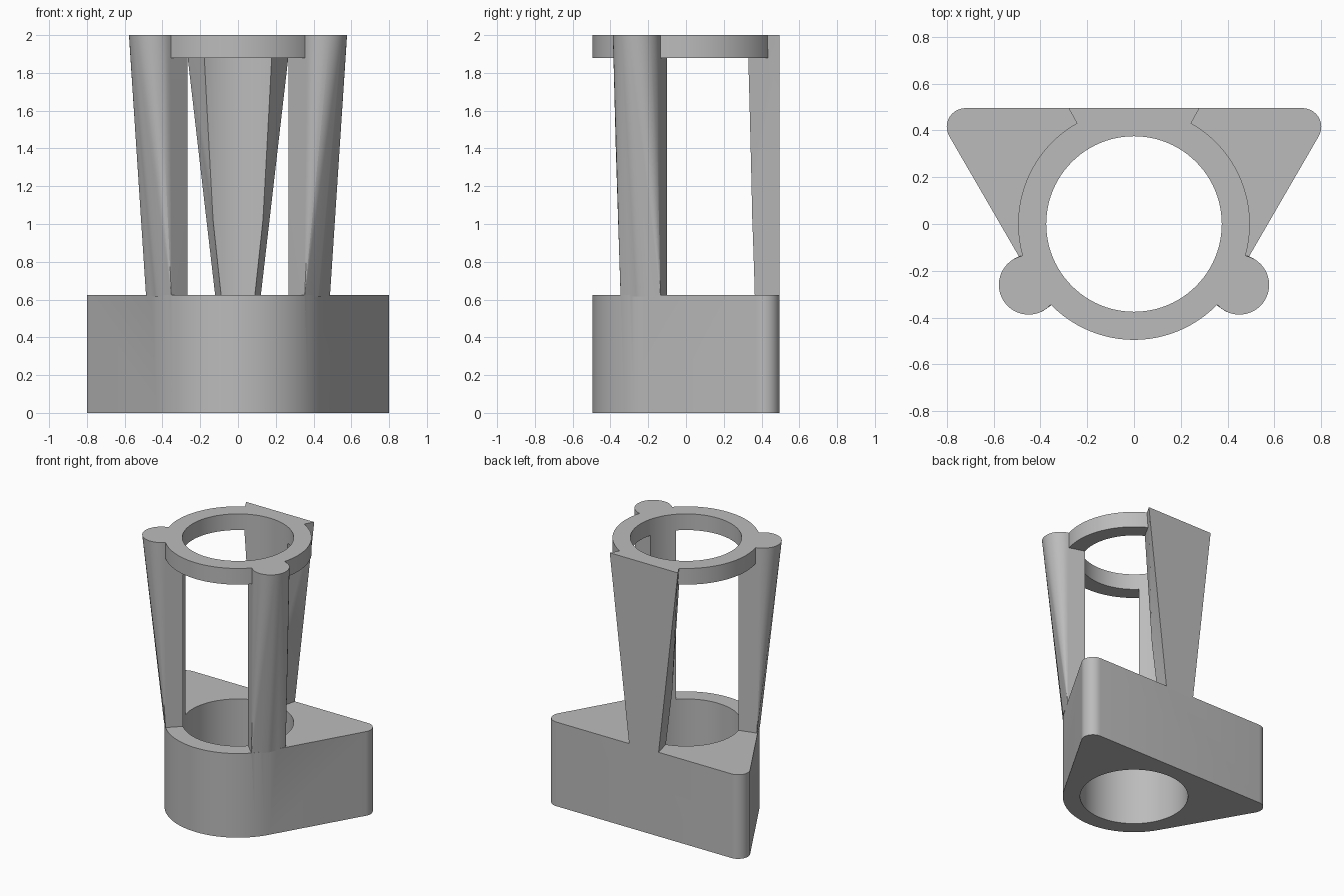
import bpy, bmesh, math
from mathutils import Vector

if "Cube" in bpy.data.objects:
    bpy.data.objects.remove(bpy.data.objects["Cube"])

grey = bpy.data.materials.new("plain grey")
grey.diffuse_color = (0.5, 0.5, 0.5, 1)
grey.use_nodes = True
grey.node_tree.nodes["Principled BSDF"].inputs["Base Color"].default_value = grey.diffuse_color


def polar(r, deg, z):
    a = math.radians(deg)
    return Vector((r * math.cos(a), r * math.sin(a), z))


def circle(cx, cy, r, z, n=64):
    return [Vector((cx, cy, 0)) + polar(r, 360 * i / n, z) for i in range(n)]


def hull(name, points):
    """Solid made of the convex hull of the points."""
    bm = bmesh.new()
    for p in points:
        bm.verts.new(p)
    out = bmesh.ops.convex_hull(bm, input=bm.verts)
    junk = {g for g in out["geom_interior"] + out["geom_unused"] if isinstance(g, bmesh.types.BMVert)}
    bmesh.ops.delete(bm, geom=list(junk), context="VERTS")
    bmesh.ops.dissolve_limit(bm, angle_limit=0.002, verts=bm.verts, edges=bm.edges)
    bmesh.ops.recalc_face_normals(bm, faces=bm.faces)
    me = bpy.data.meshes.new(name)
    bm.to_mesh(me)
    bm.free()
    ob = bpy.data.objects.new(name, me)
    bpy.context.collection.objects.link(ob)
    me.materials.append(grey)
    return ob


def combine(target, tool, op):
    """Apply a boolean and drop the tool."""
    bpy.context.view_layer.objects.active = target
    mod = target.modifiers.new(op, "BOOLEAN")
    mod.operation, mod.object, mod.solver = op, tool, "EXACT"
    bpy.ops.object.modifier_apply(modifier=mod.name)
    bpy.data.objects.remove(tool)


BASE_TOP, TOP, OUTER, BORE = 0.625, 2.0, 0.495, 0.375

# rounded triangular base
outline = []
for z in (0, BASE_TOP):
    outline += circle(0, 0, OUTER, z, 96)
    for s in (-1, 1):
        outline += circle(s * 0.72, 0.415, 0.08, z, 32)
holder = hull("holder", outline)

# top ring
ring = hull("top_ring", circle(0, 0, OUTER, 1.88, 96) + circle(0, 0, OUTER, TOP, 96))
combine(holder, ring, "UNION")

# back leg: wedge that widens upwards, flat at the back
leg = []
for z, x in ((BASE_TOP - 0.01, 0.12), (TOP, 0.28)):
    a = math.atan2(x, OUTER)
    for s in (-1, 1):
        leg += [(s * x, OUTER, z), (s * 0.3 * math.sin(a), 0.3 * math.cos(a), z)]
combine(holder, hull("back_leg", leg), "UNION")

# front legs: radial wedge blended into a leaning cone that ends in a round lobe
for side in (-1, 1):
    pts = []
    for z, d, r in ((BASE_TOP - 0.01, 0.4, 0.1), (TOP, 0.52, 0.127)):
        c = polar(d, -30, 0)
        pts += circle(c.x, c.y, r, z)
        pts += [polar(0.34, -30 + k, z) for k in (-14.5, 14.5)]
    pts += [polar(0.494, -30 + k, BASE_TOP - 0.01) for k in (-14.5, -7, 0, 7)]
    pts += [polar(0.505, -15.5, BASE_TOP - 0.01)]
    pts += [polar(0.538, -30 + k, 1.4) for k in (-13.7, 13.7)]
    for p in pts:
        p.x *= side
    combine(holder, hull("front_leg", pts), "UNION")

# bore through everything
bore = hull("bore", circle(0, 0, BORE, -0.1, 96) + circle(0, 0, BORE, 2.1, 96))
combine(holder, bore, "DIFFERENCE")

bpy.ops.object.select_all(action="DESELECT")
holder.select_set(True)
bpy.context.view_layer.objects.active = holder
bpy.ops.object.shade_smooth_by_angle(angle=math.radians(25))
